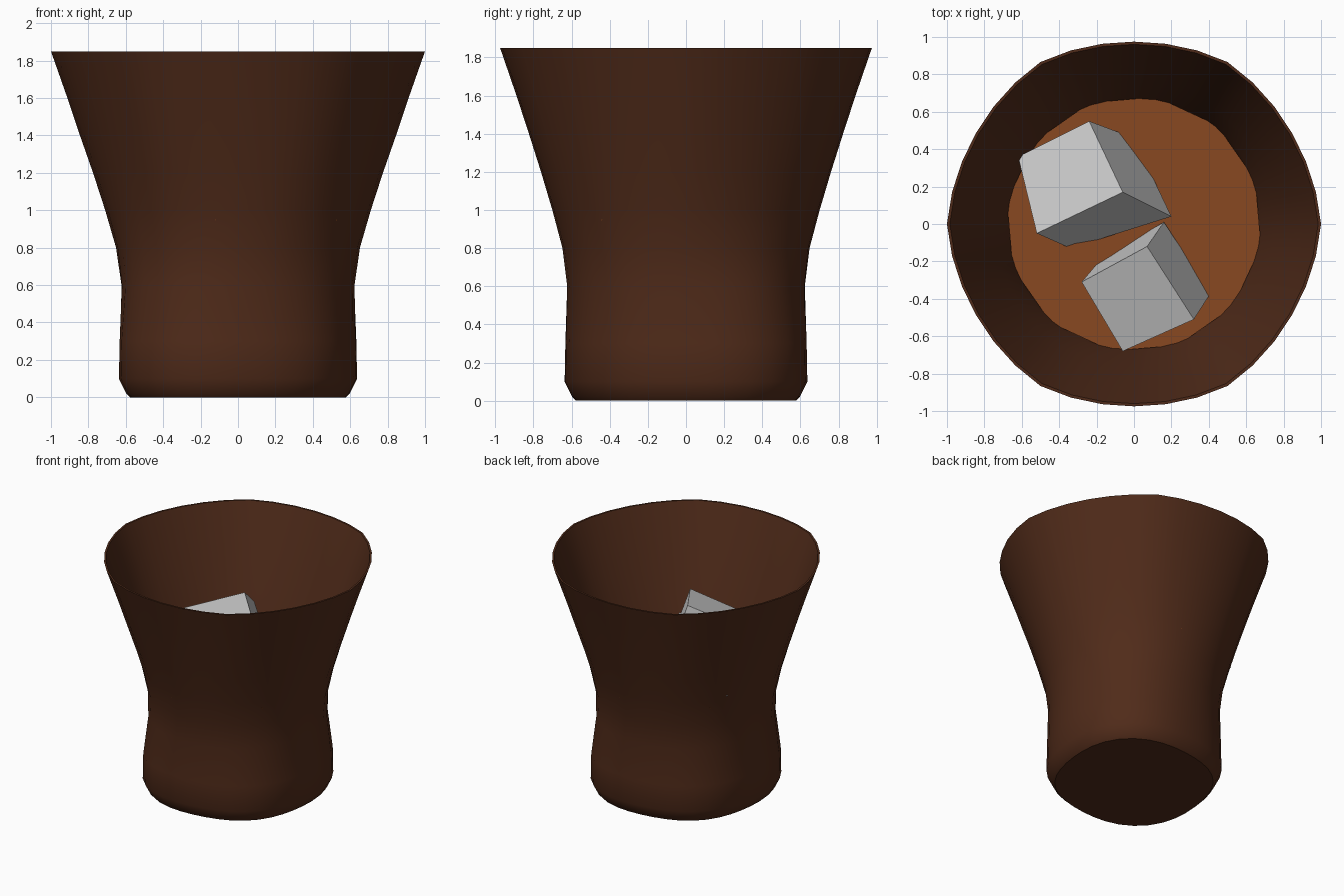
import bpy, bmesh, math
from math import sin, cos, pi

if "Cube" in bpy.data.objects:
    bpy.data.objects.remove(bpy.data.objects["Cube"])


def material(name, color):
    m = bpy.data.materials.new(name)
    m.diffuse_color = (*color, 1)
    m.use_nodes = True
    m.node_tree.nodes["Principled BSDF"].inputs["Base Color"].default_value = m.diffuse_color
    return m


def add_object(name, bm, mat=None, angle=None):
    bmesh.ops.recalc_face_normals(bm, faces=bm.faces)
    me = bpy.data.meshes.new(name)
    bm.to_mesh(me)
    bm.free()
    ob = bpy.data.objects.new(name, me)
    bpy.context.collection.objects.link(ob)
    if mat:
        me.materials.append(mat)
    if angle:
        bpy.ops.object.select_all(action='DESELECT')
        ob.select_set(True)
        bpy.context.view_layer.objects.active = ob
        bpy.ops.object.shade_smooth_by_angle(angle=math.radians(angle))
    return ob


def lathe(profile, n, shape, phase=0.0):
    """Closed lathe of (radius, z) pairs, radius adjusted by shape(angle, r, z)."""
    bm = bmesh.new()
    rings = []
    for r, z in profile:
        ring = []
        for i in range(n):
            a = 2 * pi * i / n + phase
            q = shape(a, r, z)
            ring.append(bm.verts.new((q * cos(a), q * sin(a), z)))
        rings.append(ring)
    for lo, hi in zip(rings, rings[1:]):
        for i in range(n):
            j = (i + 1) % n
            bm.faces.new((lo[i], lo[j], hi[j], hi[i]))
    bm.faces.new(rings[0])
    bm.faces.new(rings[-1])
    return bm


def cup_shape(a, r, z):
    # soft six-cornered rim blending into a lopsided, squarish foot
    top = min(1, max(0, (z - 0.6) / 0.8))
    foot = min(1, max(0, (0.9 - z) / 0.6))
    r *= 1 - 0.025 * top * abs(sin(3 * a))
    return r + foot * (0.03 * cos(2 * a - pi / 2) - 0.018 * cos(4 * a))


# Tumbler: outer wall, thin rim, inner wall, thick bottom
outer = [(0.59, 0), (0.61, 0.02), (0.65, 0.1), (0.646, 0.3), (0.632, 0.6),
         (0.655, 0.8), (0.71, 1.0), (0.775, 1.2), (0.845, 1.4), (0.912, 1.6), (1.0, 1.85)]
inner = [(r - 0.015, z) for r, z in reversed(outer) if z > 0.25] + [(0.60, 0.2)]
add_object("tumbler", lathe(outer + inner, 36, cup_shape),
           material("dark_brown", (0.08, 0.024, 0.01)), 35)

# Drink: twelve-sided body filling the lower half
add_object("drink", lathe([(0.57, 0.21), (0.6, 0.5), (0.63, 0.78), (0.69, 0.95)], 12,
                          lambda a, r, z: r, math.radians(20)),
           material("amber", (0.25, 0.065, 0.015)), 30)


# Ice cubes: slightly skewed boxes; corner index bits select the three edge directions
def ice(name, corners):
    bm = bmesh.new()
    v = [bm.verts.new(c) for c in corners]
    for f in ((0, 1, 3, 2), (4, 5, 7, 6), (0, 1, 5, 4), (2, 3, 7, 6), (0, 2, 6, 4), (1, 3, 7, 5)):
        bm.faces.new([v[i] for i in f])
    add_object(name, bm)


ice("ice_cube_back", [(-.06, .17, 1.486), (-.52, -.05, 1.306), (-.24, .55, 1.22), (-.62, .36, 1.04),
                      (.20, .04, 1.08), (-.34, -.13, .90), (0.0, .46, .81), (-.42, .24, .62)])
ice("ice_cube_front", [(.07, -.12, 1.397), (-.28, -.31, 1.237), (.32, -.51, 1.316), (-.06, -.68, 1.157),
                       (.16, .01, .98), (-.17, -.18, .82), (.41, -.37, .90), (.06, -.56, .74)])
